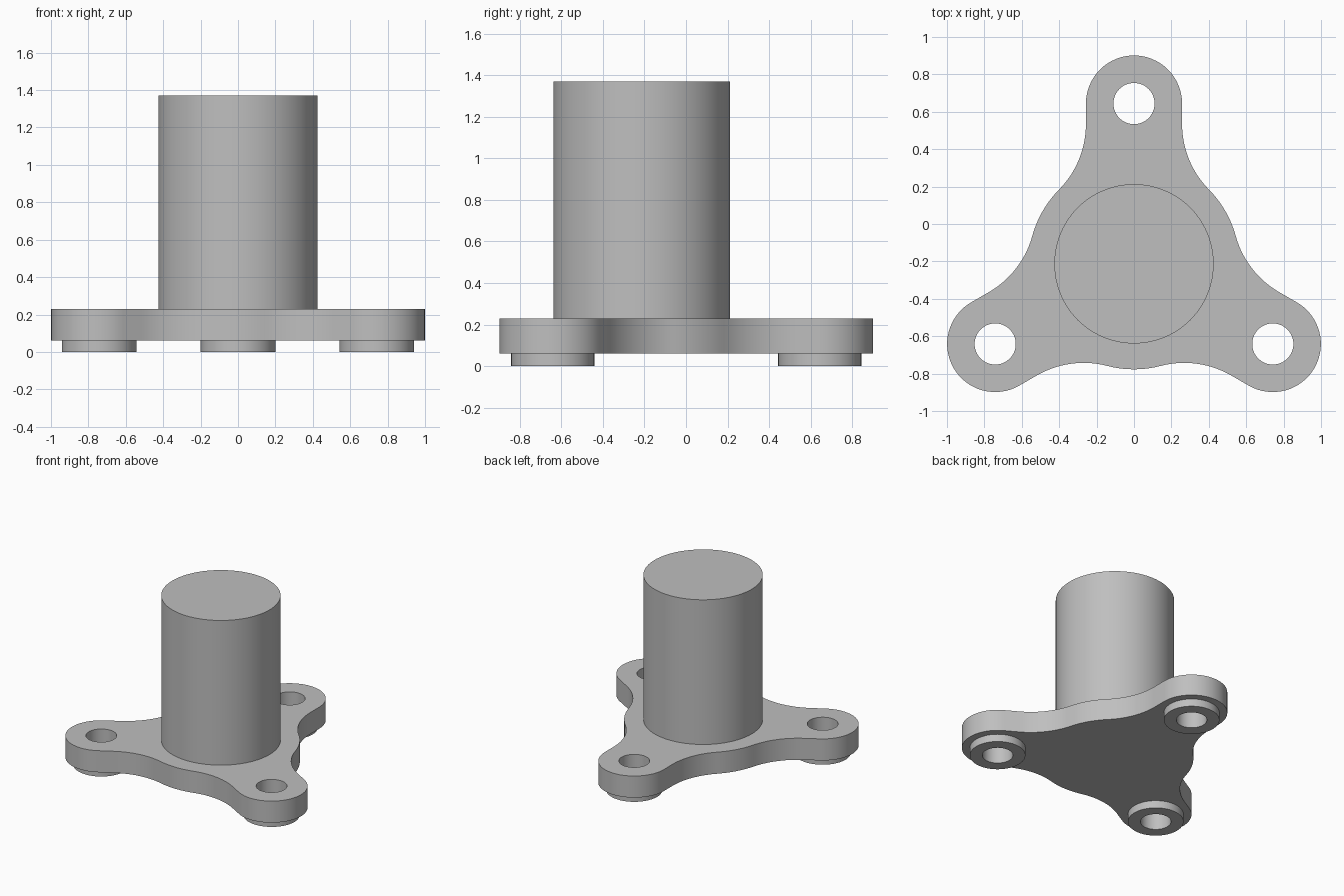
import bpy
import bmesh
from math import acos, cos, pi, radians, sin
from mathutils import Matrix, Vector

cube = bpy.data.objects.get("Cube")
if cube:
    bpy.data.objects.remove(cube, do_unlink=True)

# Main dimensions
HUB = Vector((0, -0.213, 0))
ARM = 0.857           # hub centre to bolt hole
LOBE_R, CORE_R, FILLET_R = 0.257, 0.564, 0.5
HOLE_R, BOSS_R, POST_R = 0.11, 0.2, 0.426
PLATE_Z, PLATE_TOP, POST_TOP = 0.06, 0.23, 1.37

grey = bpy.data.materials.new("plain grey")
grey.use_nodes = True
grey.diffuse_color = (0.52, 0.52, 0.52, 1)
grey.node_tree.nodes["Principled BSDF"].inputs["Base Color"].default_value = grey.diffuse_color


def arc(cx, cy, r, start, end, steps):
    angles = [start + (end - start) * i / steps for i in range(steps + 1)]
    return [Vector((cx + r * cos(a), cy + r * sin(a), 0)) for a in angles]


def circle(centre, r, steps=64):
    return arc(centre.x, centre.y, r, 0, 2 * pi, steps)[:-1]


def slab(name, loops, bottom, top):
    """Fill the outline, leaving inner loops open, and extrude it upward."""
    bm = bmesh.new()
    for loop in loops:
        verts = [bm.verts.new(p + Vector((0, 0, bottom))) for p in loop]
        for a, b in zip(verts, verts[1:] + verts[:1]):
            bm.edges.new((a, b))
    bmesh.ops.remove_doubles(bm, verts=bm.verts[:], dist=1e-4)
    bmesh.ops.triangle_fill(bm, edges=bm.edges[:], use_beauty=True)
    result = bmesh.ops.extrude_face_region(bm, geom=bm.faces[:])
    moved = [g for g in result["geom"] if isinstance(g, bmesh.types.BMVert)]
    bmesh.ops.translate(bm, verts=moved, vec=(0, 0, top - bottom))
    bmesh.ops.recalc_face_normals(bm, faces=bm.faces[:])
    mesh = bpy.data.meshes.new(name)
    bm.to_mesh(mesh)
    bm.free()
    mesh.materials.append(grey)
    mesh.shade_smooth()
    mesh.set_sharp_from_angle(angle=radians(35))
    obj = bpy.data.objects.new(name, mesh)
    bpy.context.collection.objects.link(obj)
    return obj


# Outline of one arm: core arc, fillet, rounded end, fillet
turn = acos((LOBE_R + FILLET_R) / (CORE_R + FILLET_R))
fx = LOBE_R + FILLET_R
fy = (CORE_R + FILLET_R) * sin(turn)
arm = (arc(0, 0, CORE_R, pi / 3 - turn, turn, 10)
       + arc(fx, fy, FILLET_R, pi + turn, pi, 14)
       + arc(0, ARM, LOBE_R, 0, pi, 32)
       + arc(-fx, fy, FILLET_R, 0, -turn, 14))

# Repeat the arm three times around the hub
outline, holes = [], []
for i in range(3):
    spin = Matrix.Rotation(i * 2 * pi / 3, 3, 'Z')
    outline += [HUB + spin @ p for p in arm]
    holes.append(HUB + spin @ Vector((0, ARM, 0)))

# Flange plate, post and ring feet under each hole
slab("flange_plate", [outline] + [circle(h, HOLE_R) for h in holes], PLATE_Z, PLATE_TOP)
slab("post", [circle(HUB, POST_R, 96)], PLATE_TOP, POST_TOP)
for name, h in zip(("back_foot", "right_foot", "left_foot"), holes):
    slab(name, [circle(h, BOSS_R), circle(h, HOLE_R)], 0, PLATE_Z)
